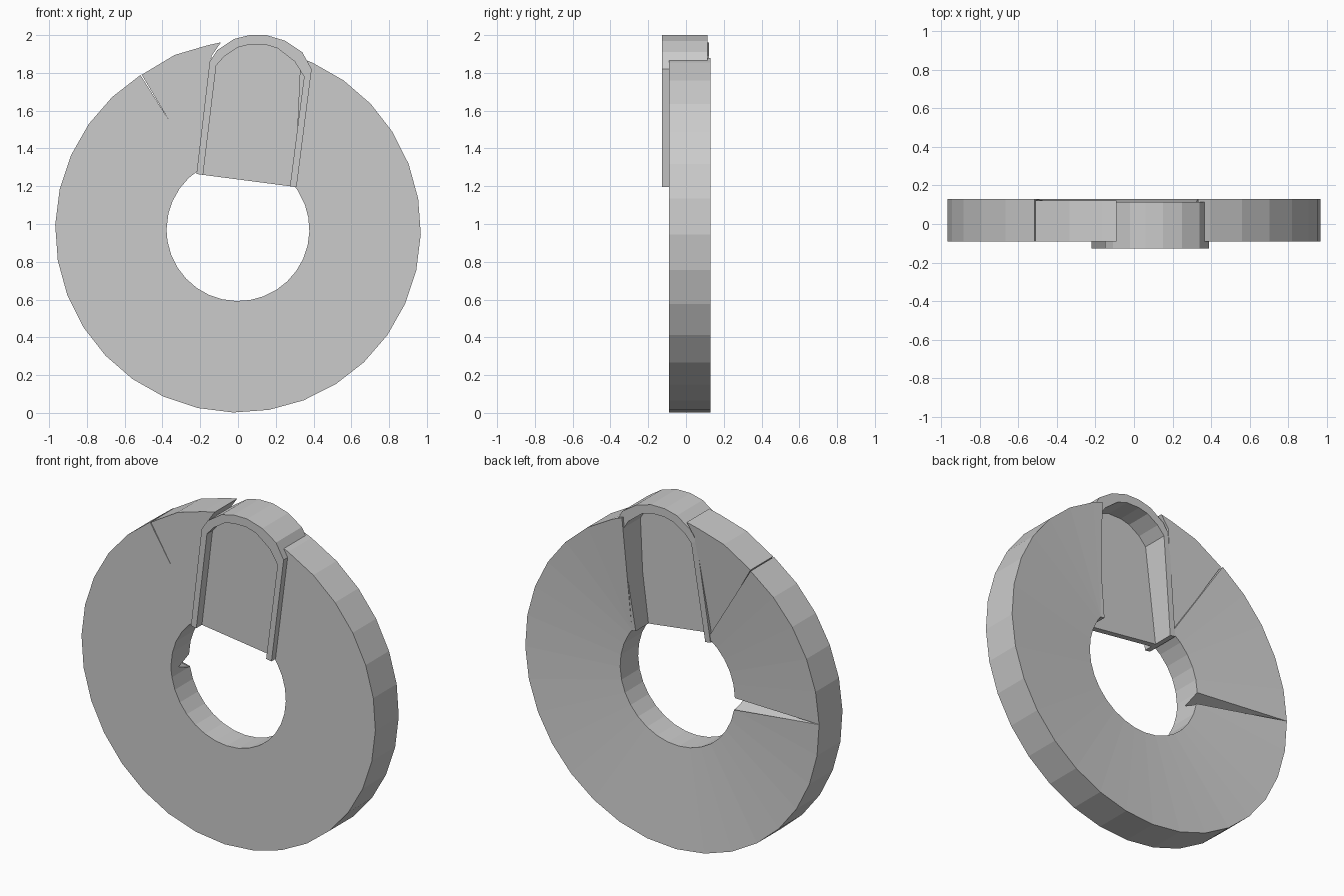
import bpy, bmesh
from math import sin, cos, radians

if "Cube" in bpy.data.objects:
    bpy.data.objects.remove(bpy.data.objects["Cube"])

CZ, R_OUT, R_IN = 0.97, 0.968, 0.378
FRONT, BACK_OUT, BACK_IN = -0.09, 0.13, 0.08


def finish(name, bm):
    bmesh.ops.remove_doubles(bm, verts=bm.verts, dist=0.0005)
    bmesh.ops.recalc_face_normals(bm, faces=bm.faces)
    mesh = bpy.data.meshes.new(name)
    bm.to_mesh(mesh)
    bm.free()
    obj = bpy.data.objects.new(name, mesh)
    bpy.context.collection.objects.link(obj)
    return obj


def polar(r, deg, y):
    a = radians(deg)
    return (r * cos(a), y, CZ + r * sin(a))


def loft(name, sections):
    """Skin a strip of four-cornered sections and cap both ends."""
    bm = bmesh.new()
    rows = [[bm.verts.new(p) for p in s] for s in sections]
    for a, b in zip(rows, rows[1:]):
        for i in range(4):
            j = (i + 1) % 4
            bm.faces.new((a[i], a[j], b[j], b[i]))
    bm.faces.new(rows[0])
    bm.faces.new(rows[-1])
    return finish(name, bm)


def prism(name, points, y_front, y_back):
    """Extrude an (x, z) outline; y_back may vary with the point."""
    bm = bmesh.new()
    f = [bm.verts.new((x, y_front, z)) for x, z in points]
    b = [bm.verts.new((x, y_back(x, z), z)) for x, z in points]
    bm.faces.new(f)
    bm.faces.new(b)
    for i in range(len(f)):
        j = (i + 1) % len(f)
        bm.faces.new((f[i], f[j], b[j], b[i]))
    return finish(name, bm)


# Open ring with a shallow conical back: (inner angle, outer angle, inner back y)
columns = [(37.5, 70, BACK_IN)]
for k in range(6, -22, -1):
    deg = -1.5 + 11.25 * k
    if k == -16:
        # Tapered notch in the back face
        columns += [(-169, deg, BACK_IN), (-175, deg, -0.02), (-181, deg, BACK_IN)]
    else:
        columns.append((min(deg, 37.5), deg, BACK_IN))
loft("ring", [[polar(R_IN, ai, FRONT), polar(R_OUT, ao, FRONT),
               polar(R_OUT, ao, BACK_OUT), polar(R_IN, ai, yb)]
              for ai, ao, yb in columns])

# Separate wedge closing the ring beside the tab
wedge = [(-0.215, 1.30), (-0.14, 1.89), (-0.09, 1.962), (-0.165, 1.945),
         (-0.335, 1.895), (-0.51, 1.79)]
prism("ring_wedge", wedge, FRONT,
      lambda x, z: 0.065 if z < 1.5 else 0.122)

# Tilted arched tab: raised rim
outer = [(-0.22, 1.265), (-0.15, 1.86), (-0.11, 1.92), (-0.02, 1.98), (0.06, 2.0),
         (0.15, 2.0), (0.25, 1.97), (0.34, 1.91), (0.39, 1.82), (0.31, 1.195)]
inner = [(-0.185, 1.26), (-0.115, 1.84), (-0.07, 1.89), (0.0, 1.935), (0.06, 1.95),
         (0.145, 1.95), (0.21, 1.93), (0.3, 1.86), (0.35, 1.78), (0.275, 1.2)]


def rim_back(z):
    return 0.08 + 0.035 * min(1, max(0, (z - 1.2) / 0.6))


loft("tab_rim", [[(o[0], -0.128, o[1]), (i[0], -0.128, i[1]),
                  (i[0], rim_back(i[1]), i[1]), (o[0], rim_back(o[1]), o[1])]
                 for o, i in zip(outer, inner)])

# Thin web filling the arch
prism("tab_web", inner, -0.075, lambda x, z: -0.04)
